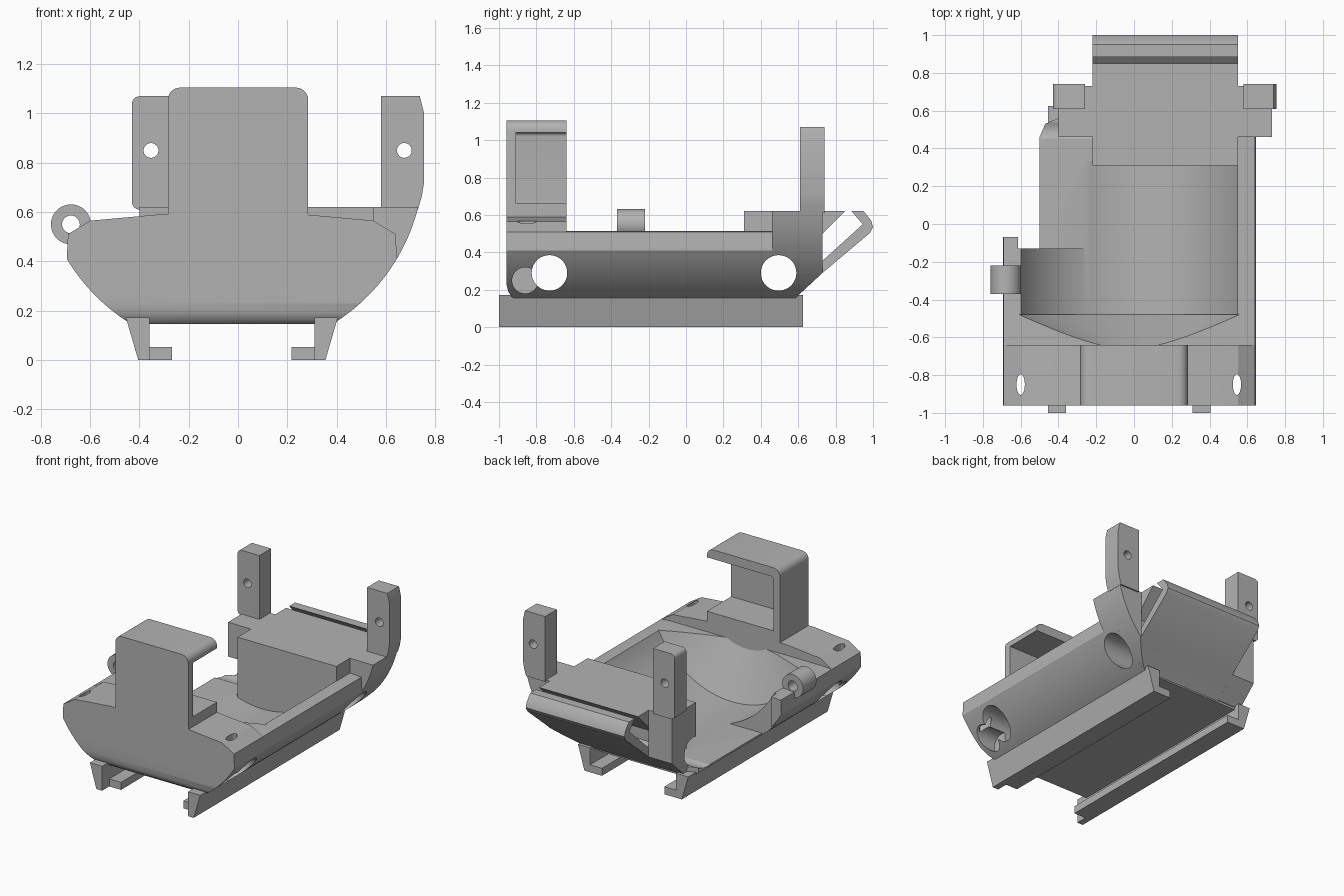
import bpy, bmesh, math
from mathutils import Matrix, Vector

old = bpy.data.objects.get("Cube")
if old:
    bpy.data.objects.remove(old)

grey = bpy.data.materials.new("plain grey")
grey.use_nodes = True
grey.diffuse_color = (0.45, 0.45, 0.45, 1)
grey.node_tree.nodes["Principled BSDF"].inputs["Base Color"].default_value = (0.45, 0.45, 0.45, 1)

CX, CZ, R = -0.025, 0.81, 0.78      # hull arc centre and radius
PLACE = {"x": lambda u, v, w: (w, u, v),
         "y": lambda u, v, w: (u, w, v),
         "z": lambda u, v, w: (u, v, w)}


def finish(name, bm):
    bmesh.ops.recalc_face_normals(bm, faces=bm.faces)
    mesh = bpy.data.meshes.new(name)
    bm.to_mesh(mesh)
    bm.free()
    mesh.materials.append(grey)
    ob = bpy.data.objects.new(name, mesh)
    bpy.context.collection.objects.link(ob)
    return ob


def prism(name, pts, axis, a, b):
    """Extrude a closed profile along an axis from a to b."""
    bm = bmesh.new()
    lo = [bm.verts.new(PLACE[axis](u, v, a)) for u, v in pts]
    hi = [bm.verts.new(PLACE[axis](u, v, b)) for u, v in pts]
    bm.faces.new(lo)
    bm.faces.new(hi)
    for i in range(len(pts)):
        j = (i + 1) % len(pts)
        bm.faces.new((lo[i], lo[j], hi[j], hi[i]))
    return finish(name, bm)


def box(name, x, y, z):
    return prism(name, [(x[0], y[0]), (x[1], y[0]), (x[1], y[1]), (x[0], y[1])], "z", *z)


def ring(u, v, r, n=48, ru=None):
    return [(u + (ru or r) * math.cos(2 * math.pi * i / n), v + r * math.sin(2 * math.pi * i / n))
            for i in range(n)]


def rounded(x, z, corners, r):
    """Rectangle with chosen corners rounded, 0..3 from the lower left."""
    pts = []
    base = [(x[0], z[0], 1, 1), (x[1], z[0], -1, 1), (x[1], z[1], -1, -1), (x[0], z[1], 1, -1)]
    for k, (px, pz, sx, sz) in enumerate(base):
        if k not in corners:
            pts.append((px, pz))
            continue
        for i in range(7):
            t = math.pi + k * math.pi / 2 + i * math.pi / 12
            pts.append((px + sx * r + r * math.cos(t), pz + sz * r + r * math.sin(t)))
    return pts


def boolean(ob, tools, op="DIFFERENCE"):
    for t in tools:
        m = ob.modifiers.new(op.lower(), "BOOLEAN")
        m.object, m.operation, m.solver = t, op, "EXACT"
    bpy.context.view_layer.update()
    dg = bpy.context.evaluated_depsgraph_get()
    mesh = bpy.data.meshes.new_from_object(ob.evaluated_get(dg))
    ob.modifiers.clear()
    ob.data = mesh


def arc(z_top, z_low):
    """Right half of the hull arc from z_top down to z_low, as (offset, z)."""
    out = []
    for i in range(15):
        z = z_top + (z_low - z_top) * i / 14
        out.append((math.sqrt(R * R - (CZ - z) ** 2), z))
    return out


# Cutters
curve = arc(0.41, 0.155)
big_arc = prism("cut_arc", ring(CX, CZ, R, 128), "y", -2, 2)
front_hole = prism("cut_front_hole", ring(-0.73, 0.29, 0.095), "x", -1, 1)
rear_hole = prism("cut_rear_hole", ring(0.495, 0.29, 0.095), "x", -1, 1)
blind = [prism("cut_pocket", ring(-0.86, 0.25, 0.07), "x", *s) for s in ((-1, -0.45), (0.4, 1))]
moons = [prism("cut_moon", ring(x, -0.85, 0.055, 24, 0.022), "z", 0, 1) for x in (-0.6, 0.545)]
bowl = prism("cut_bowl", ring(CX, CZ, 0.645, 96), "y", -0.48, 0.33)
bm = bmesh.new()
bmesh.ops.create_cone(bm, cap_ends=True, segments=96, radius1=0.333, radius2=0.655, depth=0.161,
                      matrix=Matrix.Translation(Vector((CX, -0.5595, CZ))) @ Matrix.Rotation(-math.pi / 2, 4, "X"))
cone = finish("cut_cone", bm)
opening = [box("cut_open_wall", (-1, -0.61), (-0.07, 1), (0, 1)),
           box("cut_open_floor", (-0.615, -0.2), (-0.13, 1), (0.205, 1)),
           prism("cut_open_edge", [(-0.615, -0.13), (-0.5, -0.13), (-0.5, 0.46), (-0.47, 0.53),
                                   (-0.4, 0.56), (-0.4, 0.7), (-0.615, 0.7)], "z", 0.05, 0.3)]
nose = prism("cut_nose", [(-0.96, 1), (-0.96, 0.23), (-0.95, 0.19), (-0.935, 0.165), (-0.91, 0.145),
                          (0, 0.1), (0, 1)], "x", -2, 2)
cutters = [big_arc, front_hole, rear_hole, bowl, cone, nose] + blind + moons + opening


def hull_profile(top):
    right = top + [(0.665, 0.51)] + curve + [(0.34, 0.145)]
    return [(CX + u, z) for u, z in right] + [(CX - u, z) for u, z in reversed(right)]


# Front end block
front = prism("front_block", hull_profile([(0.3, 0.59), (0.575, 0.565)]), "y", -0.97, -0.64)
boolean(front, [nose], "INTERSECT")
boolean(front, [front_hole] + blind + moons)

# Middle trough with the right wall and the open left side
trough = prism("trough", hull_profile([(0.6, 0.515)]), "y", -0.64, 0.585)
boolean(trough, [bowl, cone, front_hole, rear_hole] + opening)

# Rear block with the hooked lip and slot
rear = prism("rear_block", [(0.31, 0.15), (0.58, 0.15), (0.6, 0.17), (0.73, 0.29), (0.985, 0.505),
                            (1.0, 0.535), (0.99, 0.57), (0.95, 0.62), (0.885, 0.62), (0.945, 0.55),
                            (0.73, 0.355), (0.68, 0.37), (0.68, 0.45), (0.85, 0.62), (0.31, 0.62)],
             "x", -0.22, 0.55)
shoulder = [(0.46, 0.16), (0.59, 0.16), (0.73, 0.29), (0.73, 0.62), (0.46, 0.62)]
right_corner = prism("rear_left_shoulder", shoulder, "x", 0.549, 0.8)
left_corner = prism("rear_right_shoulder", shoulder, "x", -0.4, -0.219)
for ob in (rear, right_corner, left_corner):
    boolean(ob, [big_arc], "INTERSECT")
    boolean(ob, [rear_hole])

# Upright posts with bolt holes
posts = [("right_post", rounded((-0.43, -0.26), (0.61, 1.07), (0, 3), 0.03), -0.353),
         ("left_post", [(0.58, 0.61), (0.73, 0.61), (0.745, 0.66), (0.755, 0.72), (0.755, 1.0),
                        (0.738, 1.07), (0.58, 1.07)], 0.675)]
for name, pts, hx in posts:
    post = prism(name, pts, "y", 0.61, 0.74)
    bolt = prism("cut_bolt", ring(hx, 0.85, 0.03, 32), "y", 0.5, 0.9)
    cutters.append(bolt)
    boolean(post, [bolt])

# Front tower, open at the back and on one side
tower = prism("front_tower", rounded((-0.285, 0.285), (0.55, 1.105), (2, 3), 0.05), "y", -0.96, -0.64)
hollow = prism("cut_tower", rounded((-0.235, 0.6), (0.66, 1.04), (3,), 0.02), "y", -0.91, 0)
cutters.append(hollow)
boolean(tower, [hollow])

# Side lug
lug = prism("side_lug", ring(-0.678, 0.55, 0.081), "y", -0.37, -0.22)
eye = prism("cut_eye", ring(-0.678, 0.55, 0.036, 32), "y", -1, 1)
cutters.append(eye)
boolean(lug, [eye])

# Bottom rails with inward lips
for side, name in ((-1, "right"), (1, "left")):
    def at(u):
        return CX + side * u
    prism(name + "_rail", [(at(0.43), 0.172), (at(0.38), 0), (at(0.335), 0), (at(0.335), 0.172)],
          "y", -1.0, 0.625)
    lip = sorted((at(0.336), at(0.243)))
    box(name + "_rail_lip", lip, (-0.92, 0.625), (0, 0.053))

# Remove helpers, then smooth the curved surfaces
for c in cutters:
    bpy.data.objects.remove(c)
bpy.ops.object.select_all(action="DESELECT")
for ob in bpy.context.collection.objects:
    if ob.type == "MESH":
        ob.select_set(True)
        bpy.context.view_layer.objects.active = ob
bpy.ops.object.shade_smooth_by_angle(angle=math.radians(25))
